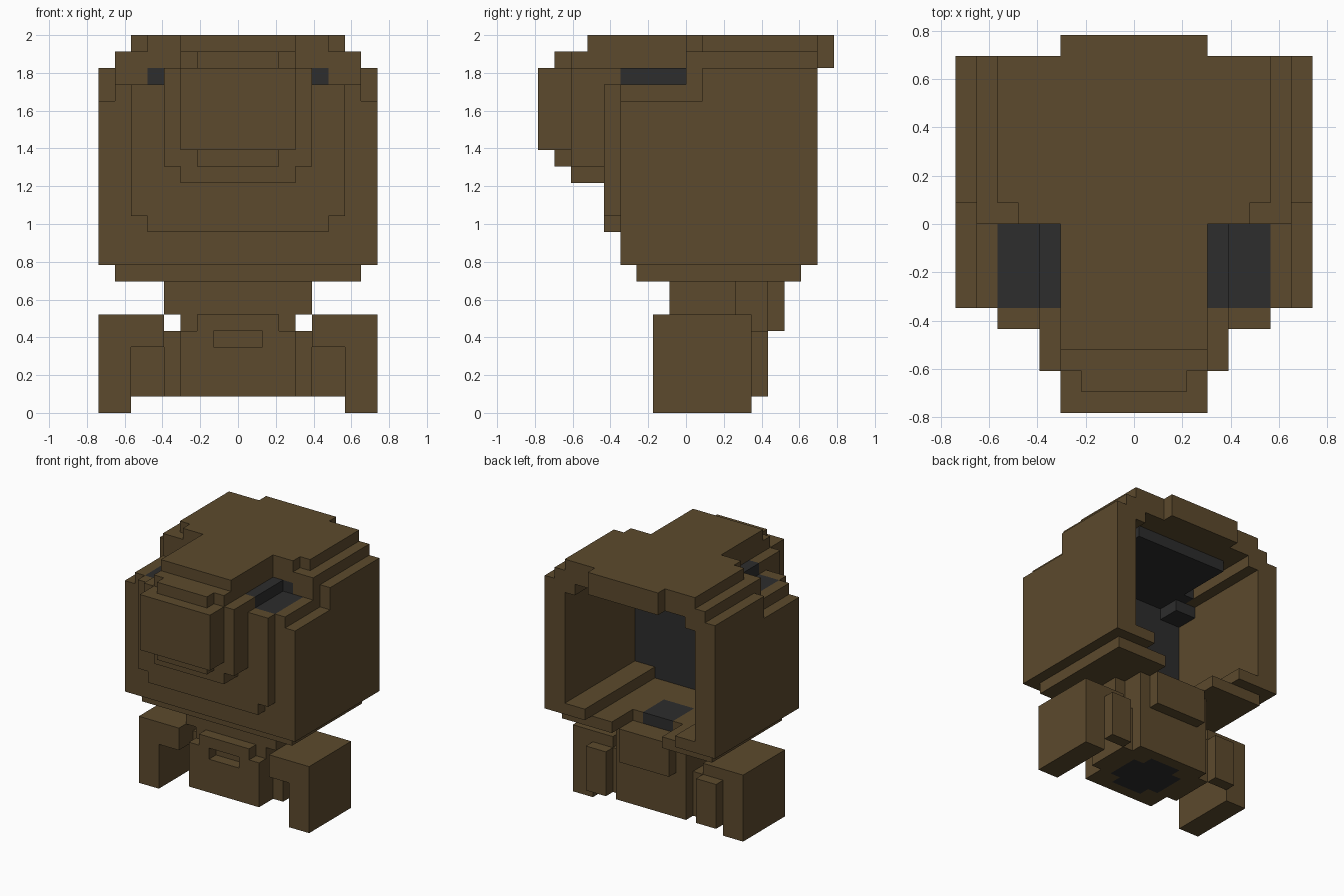
import bpy, bmesh, math
from mathutils import Vector

if "Cube" in bpy.data.objects:
    bpy.data.objects.remove(bpy.data.objects["Cube"], do_unlink=True)

UNIT = 2 / 23          # edge of one block
BROWN, DARK = 0, 1


def make_material(name, color):
    mat = bpy.data.materials.new(name)
    mat.use_nodes = True
    mat.diffuse_color = color
    bsdf = mat.node_tree.nodes["Principled BSDF"]
    bsdf.inputs["Base Color"].default_value = color
    bsdf.inputs["Roughness"].default_value = 0.9
    return mat


MATERIALS = [make_material("earth_brown", (0.107, 0.068, 0.026, 1)),
             make_material("charcoal", (0.026, 0.026, 0.026, 1))]


class Blocks:
    """Blocks on a grid, always mirrored left to right."""

    def __init__(self):
        self.cells = {}

    def region(self, x, y, z):
        inner, outer = x if isinstance(x, tuple) else (-1, x)
        for i in range(-9, 10):
            if inner < abs(i) < outer:
                for j in range(*y):
                    for k in range(*z):
                        yield i, j, k

    def add(self, x, y, z, color=BROWN):
        for c in self.region(x, y, z):
            self.cells[c] = color

    def cut(self, x, y, z):
        for c in self.region(x, y, z):
            self.cells.pop(c, None)

    def build(self, name):
        bm = bmesh.new()
        verts = {}

        def corner(p):
            key = tuple(round(v * 2) for v in p)
            if key not in verts:
                verts[key] = bm.verts.new(p * UNIT)
            return verts[key]

        # Outer skin only: one face wherever a block meets empty space
        for cell, color in self.cells.items():
            mid = Vector((cell[0], cell[1] + 0.5, cell[2] + 0.5))
            for axis in range(3):
                for side in (-1, 1):
                    near = list(cell)
                    near[axis] += side
                    if tuple(near) in self.cells:
                        continue
                    n, u = Vector(), Vector()
                    n[axis] = side / 2
                    u[(axis + 1) % 3] = 0.5
                    v = n.cross(u) * 2
                    face = bm.faces.new([corner(mid + n + d) for d in
                                         (-u - v, u - v, u + v, v - u)])
                    face.material_index = color
        bmesh.ops.dissolve_limit(bm, angle_limit=math.radians(1),
                                 verts=bm.verts[:], edges=bm.edges[:],
                                 delimit={'MATERIAL'})
        mesh = bpy.data.meshes.new(name)
        bm.to_mesh(mesh)
        bm.free()
        for mat in MATERIALS:
            mesh.materials.append(mat)
        obj = bpy.data.objects.new(name, mesh)
        bpy.context.collection.objects.link(obj)
        return obj


# Head shell, open at the back
head = Blocks()
head.add(8.5, (-4, -3), (9, 19))
head.add((7.5, 8.5), (-4, 1), (9, 19))
head.add((7.5, 8.5), (1, 8), (9, 21))
head.add(7.5, (-4, -3), (19, 20))
head.add((6.5, 7.5), (-4, 0), (9, 20))
head.add((6.5, 7.5), (0, 8), (9, 22))
head.add((4.5, 6.5), (-3, 8), (9, 10))
head.add((5.5, 6.5), (0, 8), (20, 21))
# Roof layers
head.add(7.5, (0, 8), (21, 22))
head.add(6.5, (1, 8), (22, 23))
head.add(5.5, (0, 1), (22, 23))
head.add(3.5, (-6, 0), (21, 23))
head.add(3.5, (8, 9), (21, 23))
# Jaw slab with a notch at the back
head.add(7.5, (-3, 7), (8, 9))
head.cut(2.5, (4, 7), (8, 9))
# Stepped face and snout
head.add(6.5, (-5, -4), (12, 20))
head.add(5.5, (-5, -4), (11, 12))
head.add(4.5, (-7, -4), (15, 21))
head.add(3.5, (-7, -4), (14, 22))
head.add(2.5, (-8, -7), (15, 22))
head.add(3.5, (-9, -7), (16, 21))
# Dark lining, eye sockets and floor patch
head.add(6.5, (-3, -2), (10, 20), DARK)
head.add(4.5, (-3, -2), (9, 10), DARK)
head.add(4.5, (-4, 6), (20, 21), DARK)
head.add((4.5, 6.5), (-4, 0), (19, 20), DARK)
head.add((4.5, 5.5), (0, 1), (20, 21), DARK)
head.add(1.5, (1, 4), (8, 9), DARK)
head.build("head")

# Neck, torso and back pack
body = Blocks()
body.add(4.5, (-1, 3), (6, 8))
body.add(3.5, (-1, 5), (5, 8))
body.add(2.5, (3, 6), (5, 8))
body.add(3.5, (-2, 5), (1, 5))
body.add(4.5, (0, 4), (1, 5))
body.add(2.5, (-2, -1), (5, 6))
body.cut(1.5, (-2, -1), (4, 5))
# Dark cross on the underside
body.add(2.5, (0, 3), (1, 2), DARK)
body.add(1.5, (-1, 4), (1, 2), DARK)
body.build("body")

# Arms with rear posts
arms = Blocks()
arms.add((4.5, 8.5), (-2, 4), (4, 6))
arms.add((6.5, 8.5), (-2, 4), (0, 4))
arms.add((4.5, 6.5), (4, 5), (1, 5))
arms.build("arms")
